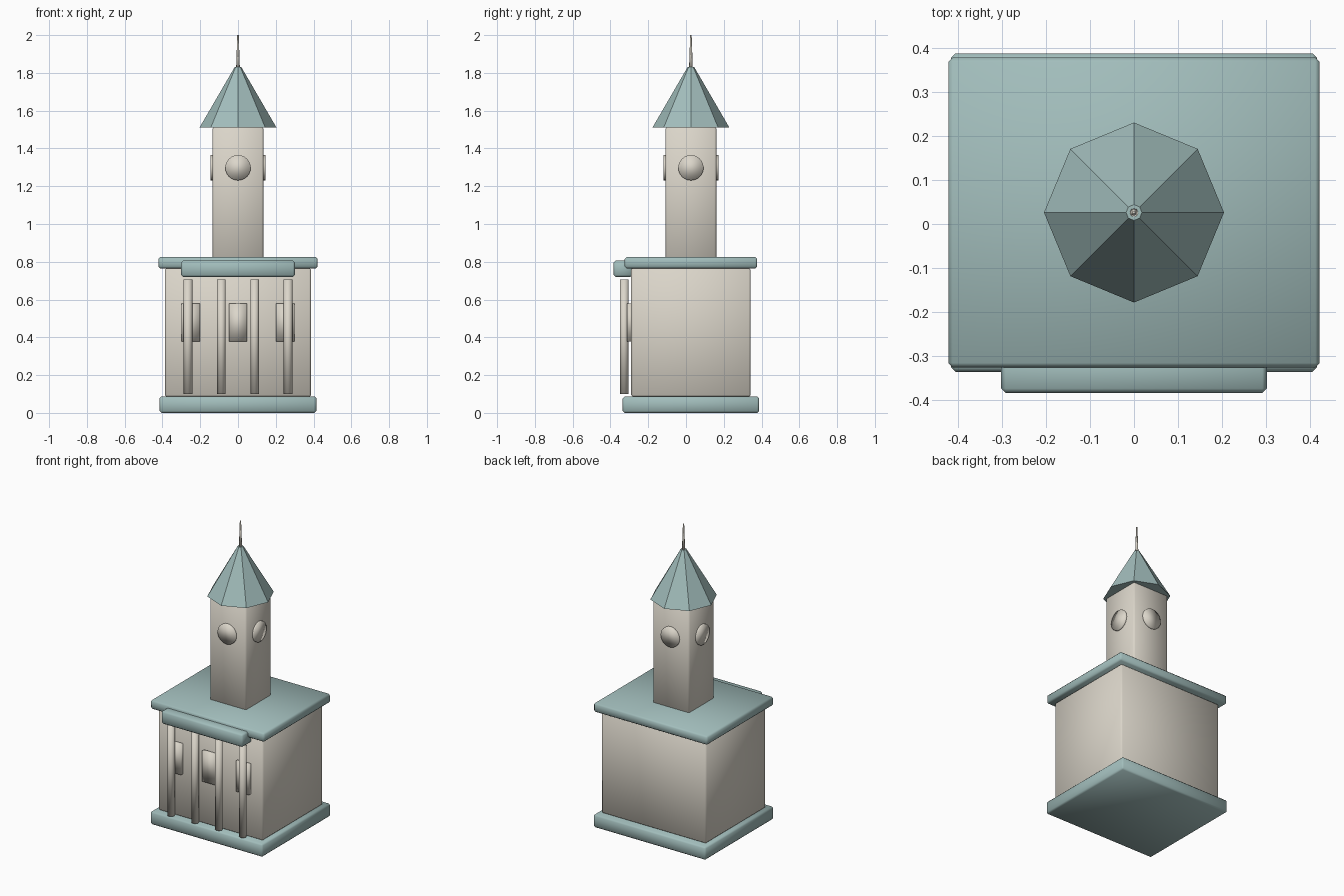
import bpy, math

old = bpy.data.objects.get("Cube")
if old:
    bpy.data.objects.remove(old, do_unlink=True)

CY = 0.026  # centre line of the building in y


def material(name, rgb):
    m = bpy.data.materials.new(name)
    m.use_nodes = True
    m.diffuse_color = (*rgb, 1)
    m.node_tree.nodes["Principled BSDF"].inputs["Base Color"].default_value = (*rgb, 1)
    return m


stone = material("pale_stone", (0.71, 0.67, 0.59))
teal = material("grey_teal", (0.36, 0.51, 0.50))


def finish(name, mat, smooth=True):
    ob = bpy.context.object
    ob.name = name
    ob.data.materials.append(mat)
    if smooth:
        bpy.ops.object.shade_smooth()
    return ob


def block(name, mat, x, y, z, bevel=0.01):
    """Softly shaded box given by its (low, high) span on each axis."""
    spans = (x, y, z)
    bpy.ops.mesh.primitive_cube_add(size=1, location=[(a + b) / 2 for a, b in spans])
    bpy.context.object.scale = [b - a for a, b in spans]
    bpy.ops.object.transform_apply(location=False, rotation=False, scale=True)
    ob = finish(name, mat)
    if bevel:
        mod = ob.modifiers.new("edge", "BEVEL")
        mod.width = bevel
        mod.segments = 1
    return ob


def around(half):
    return (CY - half, CY + half)


# Main building
block("plinth", teal, (-0.415, 0.415), around(0.361), (0, 0.087))
block("hall", stone, (-0.387, 0.387), around(0.316), (0.085, 0.768))
block("flat_roof", teal, (-0.421, 0.421), around(0.351), (0.765, 0.825))
block("tower", stone, (-0.135, 0.135), around(0.135), (0.815, 1.515))

# Porch: canopy, columns and windows
block("porch_canopy", teal, (-0.301, 0.301), (-0.383, -0.285), (0.72, 0.806))
for i, x in enumerate((-0.265, -0.088, 0.088, 0.265)):
    bpy.ops.mesh.primitive_cylinder_add(vertices=12, radius=0.023, depth=0.606,
                                        location=(x, -0.327, 0.402))
    finish(f"porch_column_{i + 1}", stone)
for i, x in enumerate((-0.25, 0, 0.25)):
    block(f"window_{i + 1}", stone, (x - 0.048, x + 0.048), (-0.312, -0.28),
          (0.377, 0.58), bevel=0)

# Round dials on the four tower sides
for i, side in enumerate(("right_side", "front", "left_side", "back")):
    a = math.pi + i * math.pi / 2
    d = 0.137
    bpy.ops.mesh.primitive_cylinder_add(
        vertices=24, radius=0.067, depth=0.018,
        location=(d * math.cos(a), CY + d * math.sin(a), 1.298),
        rotation=(0, math.pi / 2, a))
    finish(f"dial_{side}", stone)

# Eight-sided spire with a tapering finial
bpy.ops.mesh.primitive_cone_add(vertices=8, radius1=0.204, radius2=0.018, depth=0.32,
                                location=(0, CY, 1.67),
                                rotation=(0, 0, math.pi / 4))
finish("spire", teal, smooth=False)
bpy.ops.mesh.primitive_cone_add(vertices=8, radius1=0.01, radius2=0.004, depth=0.18,
                                location=(0, CY, 1.91))
finish("finial", stone)
